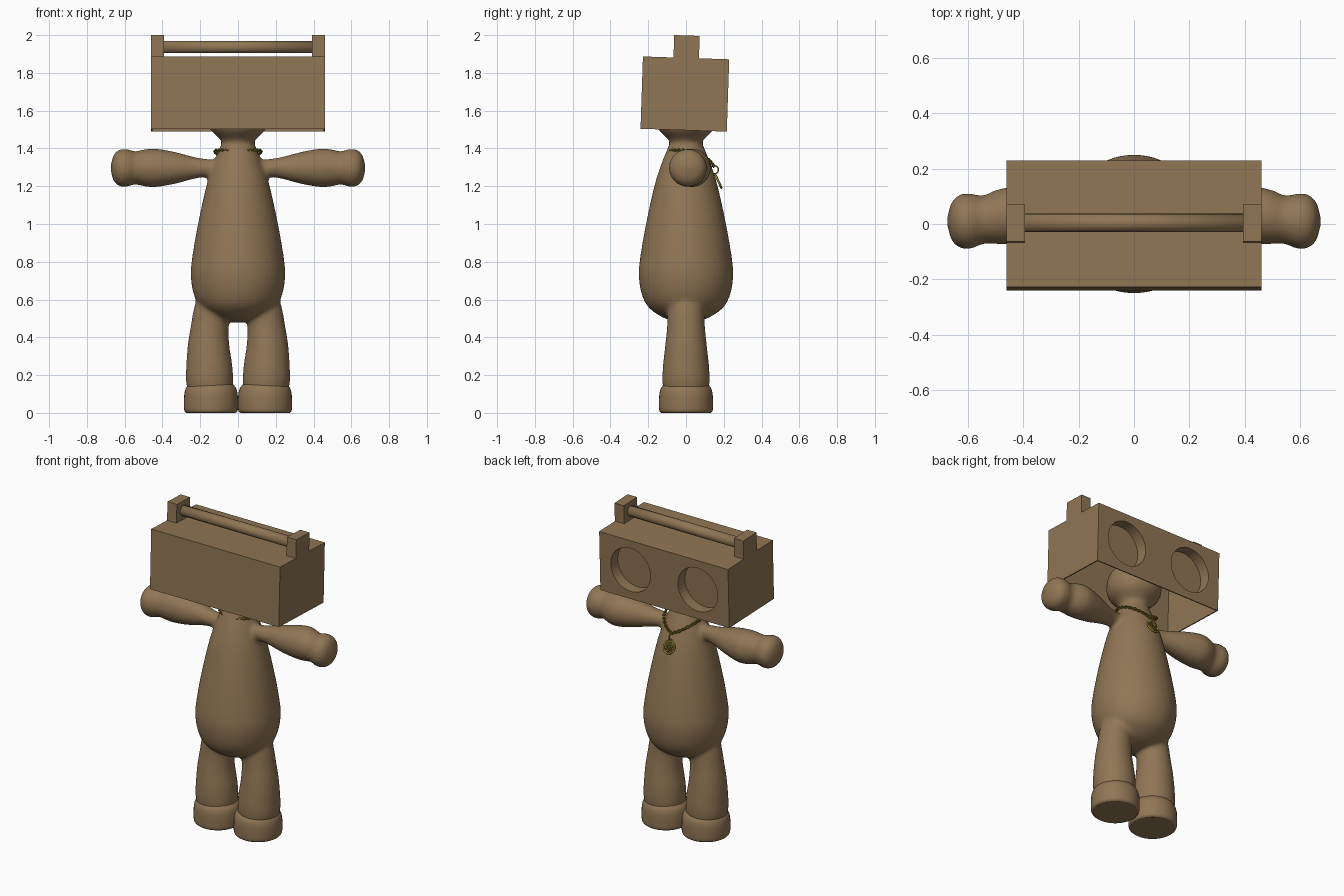
import bpy, bmesh, math
from mathutils import Vector, Matrix

if "Cube" in bpy.data.objects:
    bpy.data.objects.remove(bpy.data.objects["Cube"], do_unlink=True)

TILT = Matrix.Rotation(math.radians(-1.9), 4, 'X')
BOX_MID = Vector((0, -0.006, 1.688))


def material(name, rgb):
    m = bpy.data.materials.new(name)
    m.use_nodes = True
    m.diffuse_color = (*rgb, 1)
    m.node_tree.nodes["Principled BSDF"].inputs["Base Color"].default_value = (*rgb, 1)
    return m


brown = material("warm_brown", (0.28, 0.18, 0.09))
gold = material("dark_gold", (0.27, 0.22, 0.02))


def add_object(name, bm, mat, smooth=True):
    bmesh.ops.recalc_face_normals(bm, faces=bm.faces)
    mesh = bpy.data.meshes.new(name)
    bm.to_mesh(mesh)
    bm.free()
    mesh.materials.append(mat)
    for p in mesh.polygons:
        p.use_smooth = smooth
    ob = bpy.data.objects.new(name, mesh)
    bpy.context.collection.objects.link(ob)
    return ob


def smooth_rows(rows, steps=4):
    """Catmull-Rom interpolation of profile rows."""
    v = [Vector(r) for r in rows]
    v = [v[0]] + v + [v[-1]]
    out = []
    for a, b, c, d in zip(v, v[1:], v[2:], v[3:]):
        for i in range(steps):
            t = i / steps
            out.append(0.5 * (2 * b + (c - a) * t + (2 * a - 5 * b + 4 * c - d) * t * t
                              + (3 * b - a - 3 * c + d) * t ** 3))
    return out + [v[-1]]


def loft(bm, rows, place, segs=40):
    """Stack circles; row = (position, radius, offset), place maps to a point."""
    rings = []
    for pos, rad, off in rows:
        ring = []
        for k in range(segs):
            a = math.tau * k / segs
            c, s = max(rad, 0.002) * math.cos(a), max(rad, 0.002) * math.sin(a)
            ring.append(bm.verts.new(place(pos, off, c, s)))
        rings.append(ring)
    for lo, hi in zip(rings, rings[1:]):
        for k in range(segs):
            j = (k + 1) % segs
            bm.faces.new((lo[k], lo[j], hi[j], hi[k]))
    bm.faces.new(rings[0][::-1])
    bm.faces.new(rings[-1])


def torus(bm, matrix, major, minor, n=12, m=6):
    grid = [[bm.verts.new(matrix @ Vector((
        (major + minor * math.cos(math.tau * j / m)) * math.cos(math.tau * i / n),
        (major + minor * math.cos(math.tau * j / m)) * math.sin(math.tau * i / n),
        minor * math.sin(math.tau * j / m)))) for j in range(m)] for i in range(n)]
    for i in range(n):
        for j in range(m):
            i2, j2 = (i + 1) % n, (j + 1) % m
            bm.faces.new((grid[i][j], grid[i2][j], grid[i2][j2], grid[i][j2]))


def cuboid(name, size, centre):
    bm = bmesh.new()
    bmesh.ops.create_cube(bm, size=1, matrix=Matrix.Translation(centre) @ TILT
                          @ Matrix.Diagonal((*size, 1)))
    return add_object(name, bm, brown, False)


# Body with head, arms and legs blended into one soft skin
torso = [(0.475, 0, 0), (0.495, .1, 0), (.55, .19, 0), (.62, .232, 0), (.72, .25, 0),
         (.82, .243, 0), (1.0, .212, 0), (1.2, .168, 0), (1.32, .13, 0), (1.4, .098, 0),
         (1.44, .088, 0), (1.5, .146, 0), (1.57, .162, 0), (1.66, .13, 0), (1.72, 0, 0)]
arm = [(.05, .04, 0), (.17, .048, 0), (.24, .06, .01), (.34, .086, .02), (.44, .102, .03),
       (.5, .097, .025), (.545, .087, .015), (.59, .1, .01), (.63, .096, .01),
       (.66, .065, .01), (.677, 0, .01)]
leg = [(.08, .11, .145), (.16, .125, .15), (.25, .122, .152), (.36, .11, .156),
       (.46, .1, .15), (.55, .097, .137), (.62, .085, .125), (.68, .05, .12)]
bm = bmesh.new()
loft(bm, smooth_rows(torso), lambda p, o, c, s: (c, s, p))
for side in (1, -1):
    loft(bm, smooth_rows(arm), lambda p, o, c, s: (side * p, o + c, 1.297 + s))
    loft(bm, smooth_rows(leg), lambda p, o, c, s: (side * (o + c), s, p))
bmesh.ops.recalc_face_normals(bm, faces=bm.faces)
body = add_object("body", bm, brown)
remesh = body.modifiers.new("blend", 'REMESH')
remesh.mode = 'VOXEL'
remesh.voxel_size = 0.012
remesh.use_smooth_shade = True
soften = body.modifiers.new("soften", 'SMOOTH')
soften.factor = 0.5
soften.iterations = 8

# Feet
foot = [(0, .13, 0), (.012, .141, 0), (.05, .143, 0), (.1, .141, 0), (.13, .133, 0), (.15, .118, 0)]
for side, name in ((1, "left_foot"), (-1, "right_foot")):
    bm = bmesh.new()
    loft(bm, smooth_rows(foot), lambda p, o, c, s: (side * .143 + c, s, p))
    ob = add_object(name, bm, brown)
    ob.data.polygons[-1].use_smooth = ob.data.polygons[-2].use_smooth = False

# Box over the head: open underneath, thin walls
box = cuboid("head_box", (.92, .457, .383), BOX_MID)
bm = bmesh.new()
bm.from_mesh(box.data)
bmesh.ops.delete(bm, geom=[f for f in bm.faces if f.normal.z < -0.9], context='FACES')
bm.to_mesh(box.data)
bm.free()
wall = box.modifiers.new("wall", 'SOLIDIFY')
wall.thickness = 0.01
wall.offset = -1

# Round recesses in the back of the box
TO_Y = Matrix.Rotation(math.radians(90), 4, 'X')
for side, name in ((1, "left"), (-1, "right")):
    frame = Matrix.Translation(BOX_MID) @ TILT @ Matrix.Translation((side * .24, .2285, 0)) @ TO_Y
    bm = bmesh.new()
    bmesh.ops.create_cone(bm, cap_ends=True, segments=40, radius1=.142, radius2=.142,
                          depth=.06, matrix=frame)
    cutter = add_object(name + "_cutter", bm, brown)
    cutter.hide_render = True
    cutter.hide_viewport = True
    cut = box.modifiers.new("cut", 'BOOLEAN')
    cut.object = cutter
    cut.solver = 'EXACT'
    bm = bmesh.new()
    bmesh.ops.create_cone(bm, cap_ends=True, segments=40, radius1=.142, radius2=.142,
                          depth=.07, matrix=frame @ Matrix.Translation((0, 0, .036)))
    rim = max(bm.faces, key=lambda f: f.calc_center_median().y)
    bmesh.ops.delete(bm, geom=[rim], context='FACES_ONLY')
    cup = add_object(name + "_recess", bm, brown, False)
    shell = cup.modifiers.new("shell", 'SOLIDIFY')
    shell.thickness = 0.004
    shell.offset = 1

# Carrying handle
for side, name in ((1, "left_handle_post"), (-1, "right_handle_post")):
    cuboid(name, (.067, .135, .126), Vector((side * .4265, .003, 1.935)))
bm = bmesh.new()
loft(bm, [(-.4, .033, 0), (.4, .033, 0)], lambda p, o, c, s: (p, .004 + c, 1.937 + s), 24)
add_object("handle_bar", bm, brown)

# Chain of alternating links around the neck
half = [(0, -.088, 1.39), (.07, -.07, 1.39), (.118, -.01, 1.388), (.11, .065, 1.37),
        (.06, .125, 1.335), (0, .148, 1.305)]
path = smooth_rows(half, 6)
bm = bmesh.new()
for side in (1, -1):
    for i, (a, b) in enumerate(zip(path, path[1:])):
        flip = Vector((side, 1, 1))
        a, b = a * flip, b * flip
        along = (b - a).to_track_quat('X', 'Z').to_matrix().to_4x4()
        turn = Matrix.Rotation(math.radians(90 * (i % 2)), 4, 'X')
        stretch = Matrix.Diagonal(((b - a).length / .0145, 1, 1, 1))
        torus(bm, Matrix.Translation((a + b) / 2) @ along @ turn @ stretch, .008, .0035)
add_object("neck_chain", bm, gold)

# Medallion hanging at the end of the chain
hang = Matrix.Translation((0, .172, 1.225)) @ Matrix.Rotation(math.radians(-65), 4, 'X')
bm = bmesh.new()
torus(bm, hang, .037, .006, 28, 8)
torus(bm, hang, .018, .004, 20, 6)
torus(bm, Matrix.Translation((0, .15, 1.287)) @ Matrix.Rotation(math.radians(90), 4, 'Y'), .022, .004)
for k in range(3):
    bmesh.ops.create_cube(bm, size=1, matrix=hang @ Matrix.Rotation(math.radians(60 * k + 30), 4, 'Z')
                          @ Matrix.Diagonal((.072, .006, .006, 1)))
add_object("medallion", bm, gold)
